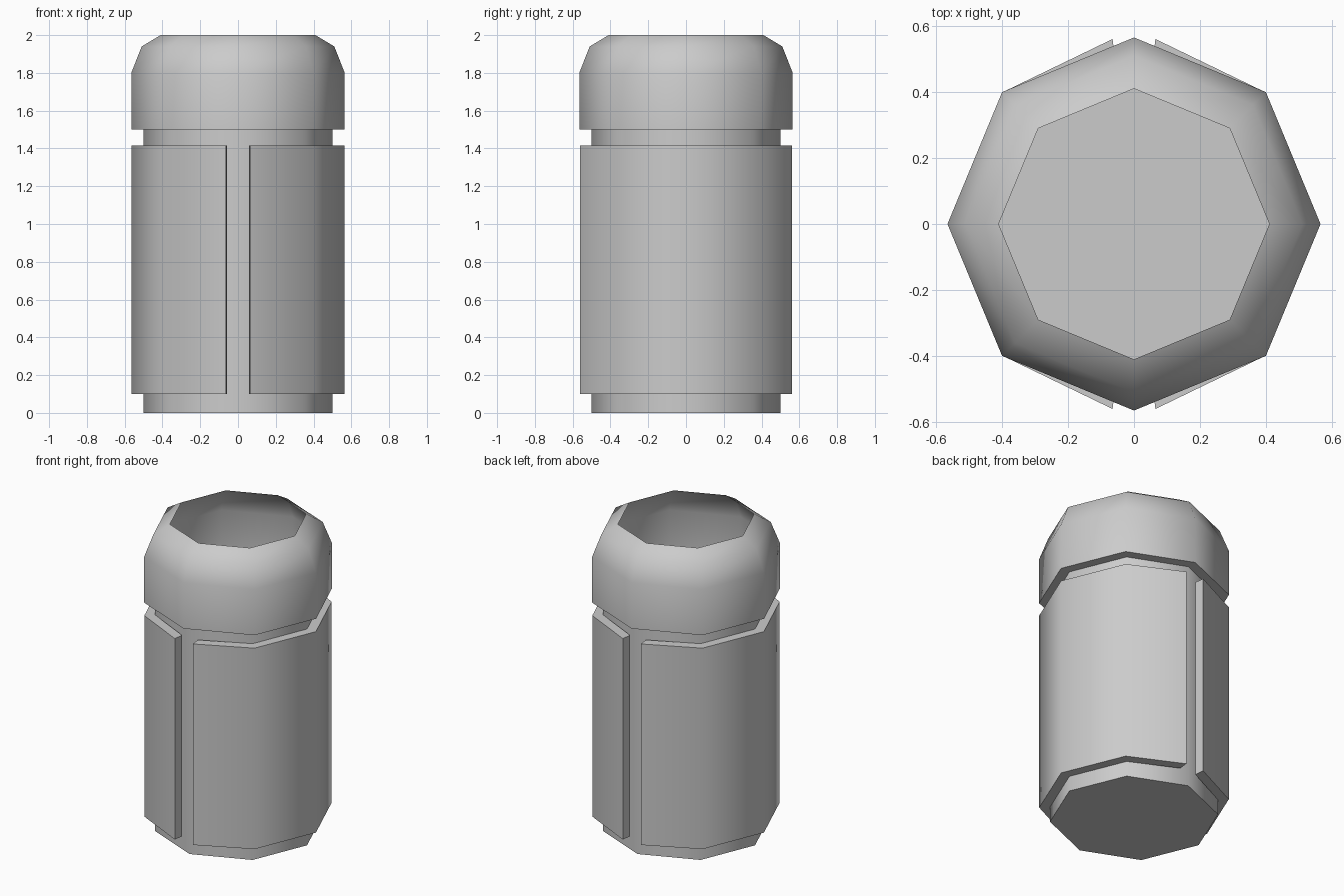
import bpy, bmesh
from math import sin, cos, radians

cube = bpy.data.objects.get("Cube")
if cube:
    bpy.data.objects.remove(cube)

grey = bpy.data.materials.new("plain grey")
grey.use_nodes = True
colour = (0.6, 0.6, 0.6, 1)
grey.diffuse_color = colour
grey.node_tree.nodes["Principled BSDF"].inputs["Base Color"].default_value = colour

OCTAGON = [i * 45 for i in range(8)]


def ring(bm, radius, z, angles=OCTAGON):
    return [bm.verts.new((radius * cos(radians(a)), radius * sin(radians(a)), z))
            for a in angles]


def bridge(bm, low, high, closed=True):
    n = len(low)
    for i in range(n if closed else n - 1):
        j = (i + 1) % n
        bm.faces.new((low[i], low[j], high[j], high[i]))


def finish(bm, name):
    mesh = bpy.data.meshes.new(name)
    bm.to_mesh(mesh)
    bm.free()
    mesh.materials.append(grey)
    obj = bpy.data.objects.new(name, mesh)
    bpy.context.collection.objects.link(obj)
    bpy.ops.object.select_all(action='DESELECT')
    obj.select_set(True)
    bpy.context.view_layer.objects.active = obj
    bpy.ops.object.shade_smooth_by_angle(angle=radians(60))
    return obj


# Closed octagonal core
bm = bmesh.new()
bottom, top = ring(bm, 0.5, 0), ring(bm, 0.5, 1.5)
bridge(bm, bottom, top)
bm.faces.new(bottom[::-1])
bm.faces.new(top)
finish(bm, "core")

# Thin open-topped collar with a rounded shoulder and an underside lip
bm = bmesh.new()
profile = [(0.5, 1.5), (0.565, 1.5), (0.565, 1.8), (0.51, 1.94), (0.41, 2)]
rings = [ring(bm, r, z) for r, z in profile]
for low, high in zip(rings, rings[1:]):
    bridge(bm, low, high)
finish(bm, "collar")

# Two wrap-around side panels, parted at the front and back
for name, turn in (("left_panel", 0), ("right_panel", 180)):
    bm = bmesh.new()
    angles = [turn + a for a in (-83.4, -45, 0, 45, 83.4)]
    section = [(0.564, 0.1), (0.564, 1.415), (0.5, 1.415), (0.5, 0.1)]
    strips = [ring(bm, r, z, angles) for r, z in section]
    for i in range(4):
        bridge(bm, strips[i], strips[(i + 1) % 4], closed=False)
    bm.faces.new([s[0] for s in strips])
    bm.faces.new([s[-1] for s in strips])
    bmesh.ops.recalc_face_normals(bm, faces=bm.faces)
    finish(bm, name)
